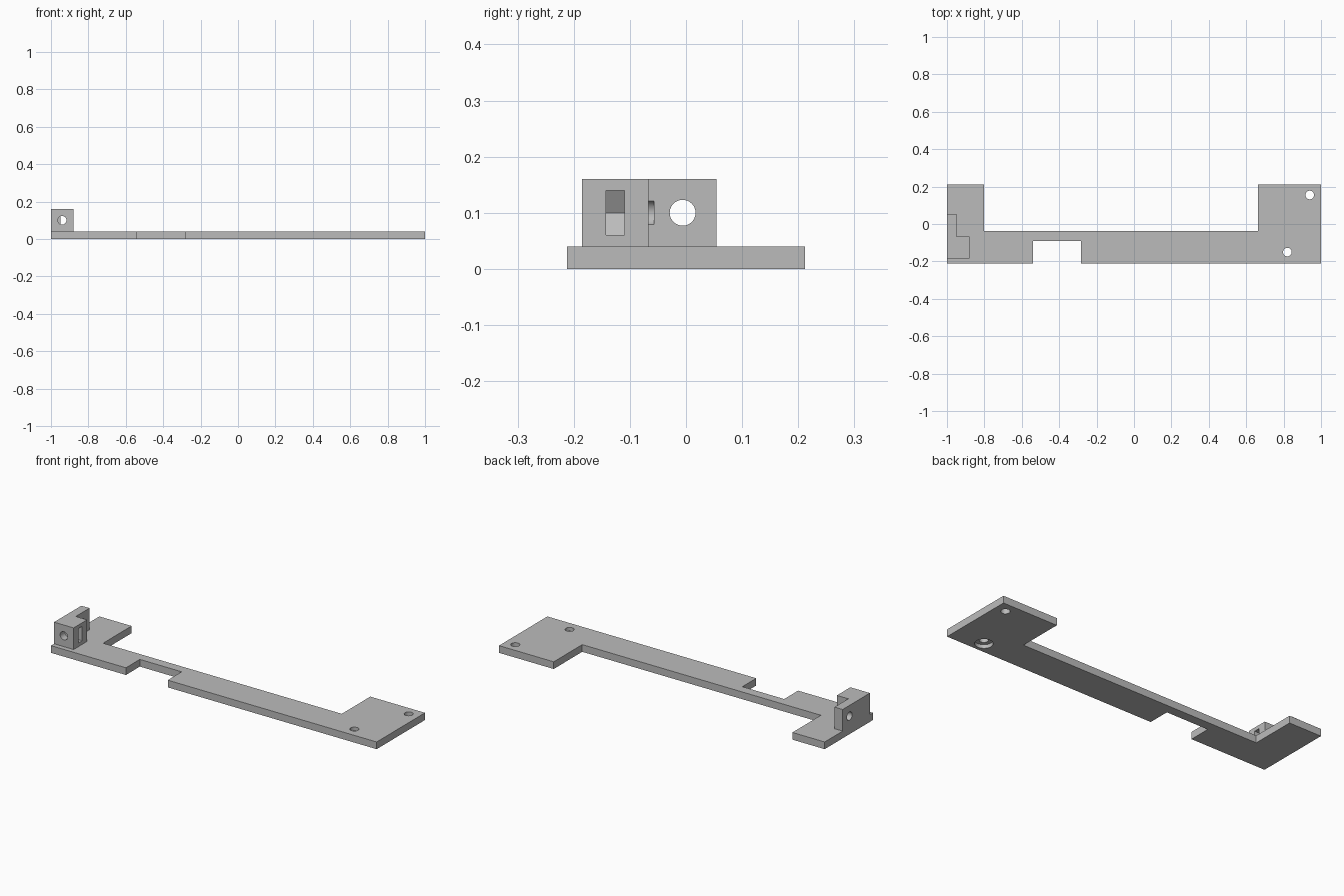
import bpy, bmesh, math
from mathutils import Matrix, Vector

cube = bpy.data.objects.get("Cube")
if cube:
    bpy.data.objects.remove(cube, do_unlink=True)

grey = bpy.data.materials.new("plain grey")
grey.use_nodes = True
grey.diffuse_color = (0.5, 0.5, 0.5, 1)
grey.node_tree.nodes["Principled BSDF"].inputs["Base Color"].default_value = (0.5, 0.5, 0.5, 1)


def prism(name, outline, to_3d, push):
    """Extrude a flat outline, placed by to_3d, along the push vector."""
    bm = bmesh.new()
    face = bm.faces.new([bm.verts.new(to_3d(a, b)) for a, b in outline])
    new = bmesh.ops.extrude_face_region(bm, geom=[face])["geom"]
    bmesh.ops.translate(bm, vec=Vector(push),
                        verts=[v for v in new if isinstance(v, bmesh.types.BMVert)])
    bmesh.ops.recalc_face_normals(bm, faces=bm.faces[:])
    mesh = bpy.data.meshes.new(name)
    bm.to_mesh(mesh)
    bm.free()
    mesh.materials.append(grey)
    obj = bpy.data.objects.new(name, mesh)
    bpy.context.collection.objects.link(obj)
    return obj


def drill(center, radius, axis, length):
    """Round cutter centred on a point, along an axis."""
    bpy.ops.mesh.primitive_cylinder_add(vertices=48, radius=radius, depth=length, location=center)
    obj = bpy.context.object
    obj.rotation_euler = Vector(axis).to_track_quat("Z", "Y").to_euler()
    obj.data.materials.append(grey)
    return obj


def cut(body, cutters):
    """Subtract the cutters, then remove them."""
    bpy.ops.object.select_all(action="DESELECT")
    bpy.context.view_layer.objects.active = body
    body.select_set(True)
    for cutter in cutters:
        cutter.hide_render = True
        mod = body.modifiers.new("cut", "BOOLEAN")
        mod.operation, mod.solver, mod.object = "DIFFERENCE", "EXACT", cutter
        bpy.ops.object.modifier_apply(modifier=mod.name)
        bpy.data.objects.remove(cutter, do_unlink=True)
    bpy.ops.object.shade_smooth_by_angle(angle=math.radians(30))


# Base plate: narrow bar with a wide pad at each end and a notch in front
THICK = 0.04
plate = prism("base_plate", [
    (-1, -0.212), (-0.54, -0.212), (-0.54, -0.09), (-0.283, -0.09), (-0.283, -0.212),
    (1, -0.212), (1, 0.212), (0.664, 0.212), (0.664, -0.038), (-0.802, -0.038),
    (-0.802, 0.212), (-1, 0.212)], lambda x, y: (x, y, 0), (0, 0, THICK))

# Two screw holes, the front one counterbored from below
cut(plate, [
    drill((0.94, 0.155, 0.02), 0.023, (0, 0, 1), 0.2),
    drill((0.82, -0.15, 0.02), 0.023, (0, 0, 1), 0.2),
    drill((0.82, -0.15, -0.03), 0.045, (0, 0, 1), 0.1)])

# L-shaped upright bracket
bracket = prism("bracket", [
    (-1, -0.185), (-0.88, -0.185), (-0.88, -0.067), (-0.95, -0.067),
    (-0.95, 0.054), (-1, 0.054)], lambda x, y: (x, y, THICK), (0, 0, 0.12))

# Nut pocket with a pointed inner end, open to the side
pocket = prism("pocket_cutter", [
    (-0.8, 0.06), (-0.963, 0.06), (-0.986, 0.1), (-0.963, 0.14), (-0.8, 0.14)],
    lambda x, z: (x, -0.143, z), (0, 0.033, 0))

# Screw hole through the block and cross hole through the thin wall
cut(bracket, [
    pocket,
    drill((-0.94, -0.126, 0.1), 0.023, (0, 1, 0), 0.118 + 0.02),
    drill((-0.975, -0.006, 0.1), 0.023, (1, 0, 0), 0.2)])
